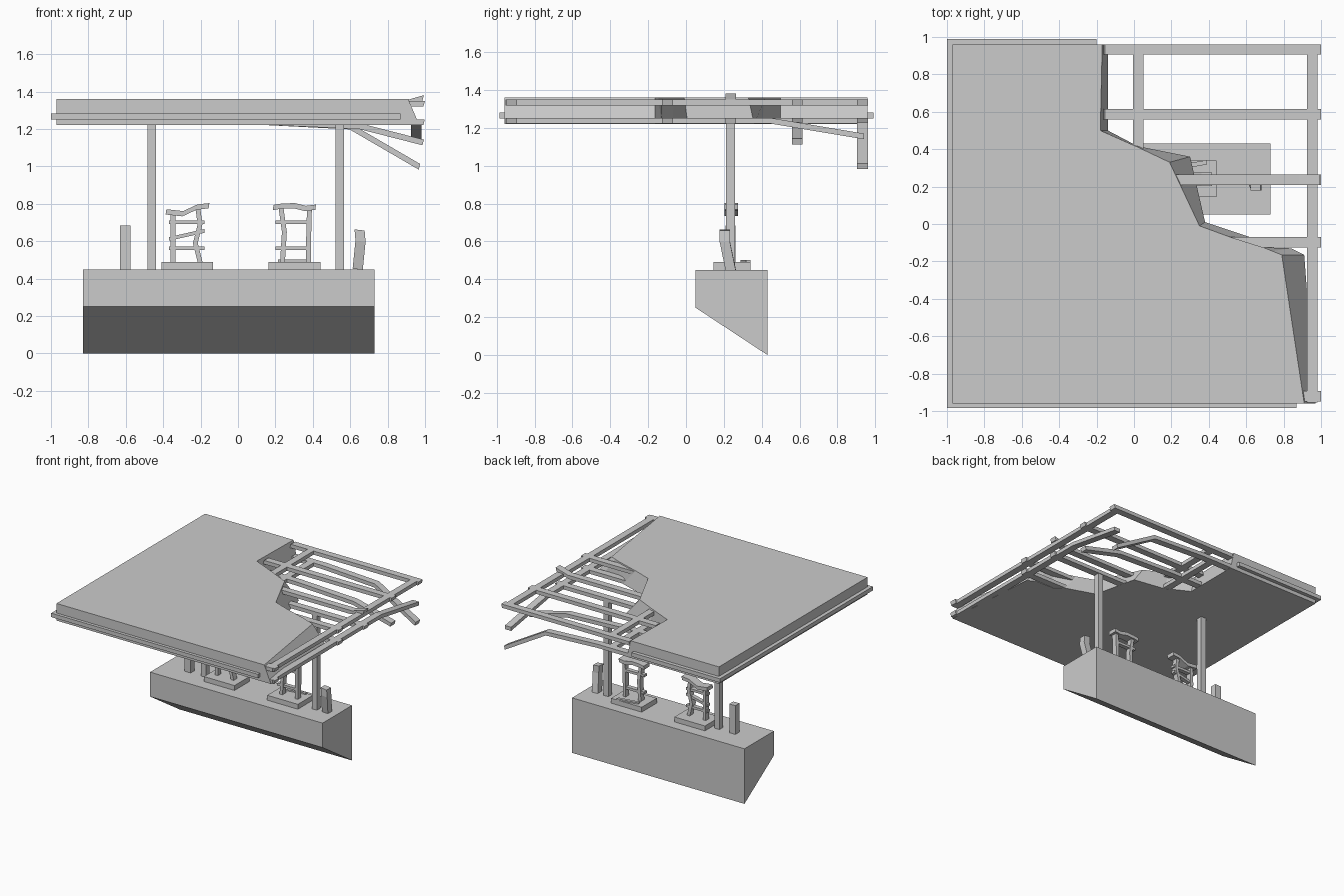
import bpy, bmesh
from mathutils import Vector


def make(name, rings):
    """Closed solid lofted through rings with equal point counts."""
    bm = bmesh.new()
    vs = [[bm.verts.new(p) for p in r] for r in rings]
    n = len(vs[0])
    bm.faces.new(vs[0][::-1])
    bm.faces.new(vs[-1])
    for a, b in zip(vs, vs[1:]):
        for i in range(n):
            j = (i + 1) % n
            bm.faces.new((a[i], a[j], b[j], b[i]))
    bmesh.ops.recalc_face_normals(bm, faces=bm.faces)
    me = bpy.data.meshes.new(name)
    bm.to_mesh(me)
    bm.free()
    ob = bpy.data.objects.new(name, me)
    bpy.context.collection.objects.link(ob)
    return ob


def bar(name, path, u, v):
    """Rectangular bar along a path; u and v are the half-width vectors."""
    u, v = Vector(u), Vector(v)
    return make(name, [[Vector(p) + s * u + t * v for s, t in
                        ((-1, -1), (1, -1), (1, 1), (-1, 1))] for p in path])


def box(name, x0, x1, y0, y1, z0, z1):
    return make(name, [[(x0, y0, z), (x1, y0, z), (x1, y1, z), (x0, y1, z)]
                       for z in (z0, z1)])


# Island block with a slanted underside
profile = [(0.05, 0.25), (0.43, 0), (0.43, 0.45), (0.05, 0.45)]
make("island_block", [[(x, y, z) for y, z in profile] for x in (-0.83, 0.73)])

# Canopy columns
for x in (-0.462, 0.543):
    box("column", x - 0.023, x + 0.023, 0.212, 0.26, 0.45, 1.24)

# Straight and bent bollards
box("bollard", -0.63, -0.575, 0.21, 0.262, 0.45, 0.685)
bar("bent_bollard", [(0.64, 0.236, 0.45), (0.655, 0.205, 0.60), (0.65, 0.205, 0.66)],
    (0.027, 0, -0.003), (0, 0.027, 0))


# Wrecked pump frames
def pump(name, x0, cap, legs, shelves):
    box(name + "_plinth", x0, x0 + 0.277, 0.145, 0.34, 0.45, 0.49)
    bar(name + "_cap", [(x, 0.24 + d, z) for x, z, d in cap],
        (0, 0.036, 0), (0.002, 0, 0.014))
    for leg in legs:
        bar(name + "_leg", [(x, 0.238, z) for x, z in leg],
            (0.013, 0, 0), (0, 0.022, 0))
    for (xa, za), (xb, zb) in shelves:
        bar(name + "_rail", [(xa, 0.238, za), (xb, 0.238, zb)],
            (0, 0.017, 0), (0, 0, 0.010))


pump("left_pump", -0.41,
     [(-0.385, 0.757, 0), (-0.295, 0.747, 0), (-0.22, 0.782, 0), (-0.155, 0.79, 0)],
     [[(-0.347, 0.49), (-0.347, 0.76)],
      [(-0.203, 0.49), (-0.228, 0.59), (-0.203, 0.69), (-0.215, 0.78)]],
     [((-0.37, 0.562), (-0.178, 0.562)), ((-0.37, 0.612), (-0.18, 0.655)),
      ((-0.37, 0.702), (-0.178, 0.702))])
pump("right_pump", 0.163,
     [(0.188, 0.78, 0), (0.23, 0.787, 0), (0.30, 0.79, 0), (0.36, 0.775, 0), (0.415, 0.782, 0)],
     [[(0.238, 0.49), (0.248, 0.65), (0.23, 0.78)],
      [(0.377, 0.49), (0.377, 0.59), (0.382, 0.78)]],
     [((0.20, 0.562), (0.39, 0.562)), ((0.20, 0.702), (0.39, 0.702))])
bar("fallen_rail", [(0.215, 0.30, 0.495), (0.39, 0.33, 0.495)], (0, 0.012, 0), (0, 0, 0.006))

# Canopy roof slab with a ragged torn edge, different above and below
top = [(-0.97, -0.96), (0.91, -0.96), (0.79, -0.165), (0.74, -0.145), (0.69, -0.125),
       (0.50, -0.065), (0.35, -0.01), (0.19, 0.33), (0.0, 0.42), (-0.18, 0.50),
       (-0.17, 0.96), (-0.97, 0.96)]
low = [(-0.97, -0.96), (0.97, -0.96), (0.91, -0.165), (0.84, -0.13), (0.69, -0.125),
       (0.62, -0.07), (0.38, 0.01), (0.30, 0.36), (0.05, 0.40), (-0.14, 0.50),
       (-0.14, 0.96), (-0.97, 0.96)]
make("canopy_roof", [[(x, y, 1.22) for x, y in low], [(x, y, 1.36) for x, y in top]])

# Raised fascia band around the intact sides
box("front_band", -1.0, 0.87, -0.985, -0.95, 1.25, 1.282)
box("left_band", -1.0, -0.96, -0.985, 0.99, 1.25, 1.282)
box("back_band", -1.0, -0.20, 0.95, 0.99, 1.25, 1.282)

# Exposed roof beams: upper and lower levels, some sagging
HI, LO = 1.334, 1.237
ALONG_X = {
    0.933: ([(-0.16, HI), (0.995, HI)],
            [(-0.16, LO), (0.13, LO), (0.60, 1.213), (0.97, 0.998)]),
    0.588: ([(-0.16, HI), (0.995, HI)],
            [(-0.16, LO), (0.13, LO), (0.65, 1.215), (0.99, 1.128)]),
    0.237: ([(0.20, HI), (0.88, HI), (0.99, 1.366)], [(0.25, LO), (0.995, LO)]),
    -0.098: ([(0.45, HI), (0.995, HI)], [(0.45, LO), (0.995, LO)]),
    -0.922: ([(0.85, HI), (0.995, HI)], [(0.85, LO), (0.995, LO)]),
}
for y, levels in ALONG_X.items():
    for path in levels:
        bar("cross_beam", [(x, y, z) for x, z in path], (0, 0.028, 0), (0.004, 0, 0.015))
for x, path in ((0.952, [(-0.955, HI), (0.955, HI)]),
                (0.952, [(-0.955, LO), (0.45, LO), (0.94, 1.155)]),
                (0.022, [(0.38, HI), (0.955, HI)]),
                (0.022, [(0.38, LO), (0.955, LO)])):
    bar("long_beam", [(x, y, z) for y, z in path], (0.028, 0, 0), (0, 0, 0.015))
